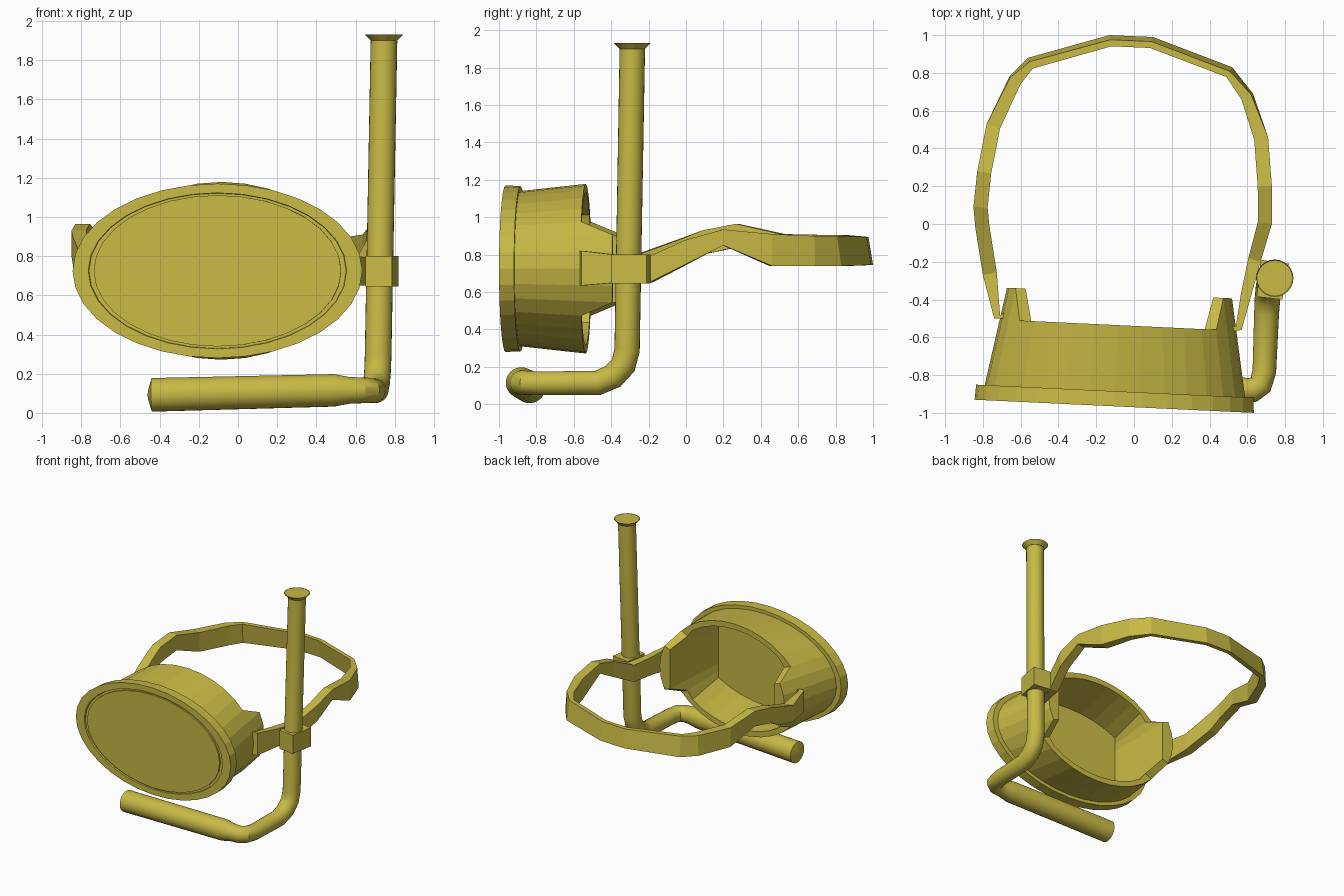
import bpy, bmesh
from math import sin, cos, pi, radians
from mathutils import Vector, Matrix

cube = bpy.data.objects.get("Cube")
if cube:
    bpy.data.objects.remove(cube)

mat = bpy.data.materials.new("mustard yellow")
mat.use_nodes = True
colour = (0.58, 0.49, 0.06, 1)
mat.diffuse_color = colour
mat.node_tree.nodes["Principled BSDF"].inputs["Base Color"].default_value = colour


def loft(name, rings, smooth=None, caps=True):
    """Skin a list of equal-length point rings, optionally closing both ends."""
    bm = bmesh.new()
    loops = [[bm.verts.new(p) for p in ring] for ring in rings]
    n = len(loops[0])
    for a, b in zip(loops, loops[1:]):
        for i in range(n):
            j = (i + 1) % n
            bm.faces.new((a[i], a[j], b[j], b[i]))
    if caps:
        bm.faces.new(loops[0])
        bm.faces.new(loops[-1])
    bmesh.ops.recalc_face_normals(bm, faces=bm.faces)
    mesh = bpy.data.meshes.new(name)
    bm.to_mesh(mesh)
    bm.free()
    mesh.materials.append(mat)
    obj = bpy.data.objects.new(name, mesh)
    bpy.context.collection.objects.link(obj)
    if smooth:
        bpy.ops.object.select_all(action='DESELECT')
        obj.select_set(True)
        bpy.context.view_layer.objects.active = obj
        bpy.ops.object.shade_smooth_by_angle(angle=radians(smooth))
    return obj


# Mask frame: slightly yawed, local y runs back from the front plane
SIDES = 32
mask_frame = Matrix.Translation((-0.105, -0.965, 0.725)) @ Matrix.Rotation(-0.047, 4, 'Z')


def ellipse(a, c, depth):
    return [mask_frame @ Vector((a * cos(t), depth, c * sin(t)))
            for t in (2 * pi * i / SIDES for i in range(SIDES))]


# Front rim with a shallow groove around the lens
loft("mask_rim", [ellipse(*r) for r in (
    (0.685, 0.41, 0.08), (0.735, 0.442, 0.08), (0.74, 0.445, 0.0),
    (0.66, 0.398, 0.0), (0.657, 0.396, 0.012), (0.632, 0.386, 0.012))], caps=False)
loft("lens", [ellipse(0.632, 0.386, 0.0), ellipse(0.632, 0.386, 0.05)])


# Skirt: its back edge reaches further at both temples, padded flat inside
def skirt_ring(wall, depth=None):
    ring = []
    for i in range(SIDES):
        t = 2 * pi * i / SIDES
        temple = abs(cos(t)) > 0.9
        d = depth if depth is not None else (0.60 if temple else 0.43)
        a = 0.69 - 0.18 * (d - 0.08) - wall
        c = 0.415 + 0.11 * (d - 0.08) - wall
        x = a * cos(t)
        if wall and abs(cos(t)) > 0.8:
            pad = 0.46 + 0.22 * max(d - 0.43, 0)
            x = max(-pad, min(pad, x))
        ring.append(mask_frame @ Vector((x, d, c * sin(t))))
    return ring


loft("mask_skirt", [skirt_ring(0, 0.07), skirt_ring(0), skirt_ring(0.045),
                    skirt_ring(0.045, 0.045)], caps=False)

# Head strap: outer x, y, bottom and top heights; thick at the sides, thin behind
path = [(-0.68, -0.50, 0.64, 0.82), (-0.74, -0.50, 0.64, 0.82), (-0.80, -0.27, 0.66, 0.80),
        (-0.84, -0.02, 0.74, 0.89), (-0.85, 0.09, 0.80, 0.93), (-0.83, 0.28, 0.84, 0.965),
        (-0.78, 0.53, 0.75, 0.91), (-0.66, 0.78, 0.74, 0.905), (-0.56, 0.88, 0.74, 0.905),
        (-0.13, 1.0, 0.745, 0.895), (0.10, 0.99, 0.745, 0.895), (0.52, 0.83, 0.74, 0.90),
        (0.63, 0.69, 0.74, 0.90), (0.71, 0.46, 0.74, 0.91), (0.73, 0.20, 0.85, 0.935),
        (0.73, 0.0, 0.75, 0.88), (0.67, -0.20, 0.65, 0.79), (0.62, -0.38, 0.65, 0.80),
        (0.57, -0.56, 0.635, 0.82), (0.52, -0.57, 0.635, 0.82)]
sections = []
for i, (x, y, low, high) in enumerate(path):
    before, after = path[max(i - 1, 0)], path[min(i + 1, len(path) - 1)]
    along = Vector((after[0] - before[0], after[1] - before[1], 0)).normalized()
    inward = Vector((along.y, -along.x, 0))
    p = Vector((x, y, 0))
    up = Vector((0, 0, 1))
    side = min(max((abs(x) - 0.54) / 0.16, 0), 1) if y > -0.45 else 0
    lean = 0.025 * (1 - side) if y > 0 else 0
    thick = 0.035 + 0.04 * side
    sections.append([p + low * up, p + inward * lean + high * up,
                     p + inward * (lean + thick) + high * up,
                     p + inward * thick + low * up])
loft("head_strap", sections)


# Snorkel: circles swept along a bent path, open at the top
def tube(name, points, sides=24, smooth=30):
    rings = []
    normal = Vector((1, 0, 0))
    for i, (*p, r) in enumerate(points):
        p = Vector(p)
        ins = (p - Vector(points[i - 1][:3])).normalized() if i else Vector()
        out = (Vector(points[i + 1][:3]) - p).normalized() if i + 1 < len(points) else Vector()
        direction = (ins + out).normalized()
        normal = (normal - direction * normal.dot(direction)).normalized()
        side = direction.cross(normal)
        rings.append([p + r * (cos(t) * normal + sin(t) * side)
                      for t in (2 * pi * k / sides for k in range(sides))])
    loft(name, rings, smooth, caps=False)


tube("snorkel_tube", [
    (0.745, -0.287, 1.90, 0.068), (0.715, -0.315, 0.29, 0.068), (0.712, -0.335, 0.21, 0.068),
    (0.707, -0.39, 0.15, 0.068), (0.702, -0.47, 0.115, 0.066), (0.69, -0.78, 0.112, 0.063),
    (0.67, -0.85, 0.115, 0.064), (0.63, -0.878, 0.115, 0.066), (0.57, -0.88, 0.115, 0.068),
    (0.49, -0.88, 0.115, 0.083), (-0.44, -0.837, 0.092, 0.086), (-0.46, -0.836, 0.092, 0.02),
    (-0.461, -0.836, 0.092, 0.001)])

# Flared lip with the open bore below it
lip_profile = [(0.068, 1.90), (0.099, 1.932), (0.094, 1.932), (0.065, 1.903)]
bore_ring = [(0.745, -0.287, 1.903, 0.065), (0.732, -0.3, 1.2, 0.064), (0.732, -0.3, 1.199, 0.001)]
tube("snorkel_lip", [(0.745, -0.287, z, r) for r, z in lip_profile[:2]])
tube("snorkel_lip_inside", [(0.745, -0.287, z, r) for r, z in lip_profile[1:]])
tube("snorkel_bore", bore_ring)

# Clip holding the snorkel to the strap
clip = [(0.65, -0.385), (0.785, -0.40), (0.82, -0.21), (0.67, -0.19)]
loft("snorkel_clip", [[(x, y, z) for x, y in clip] for z in (0.645, 0.80)])
